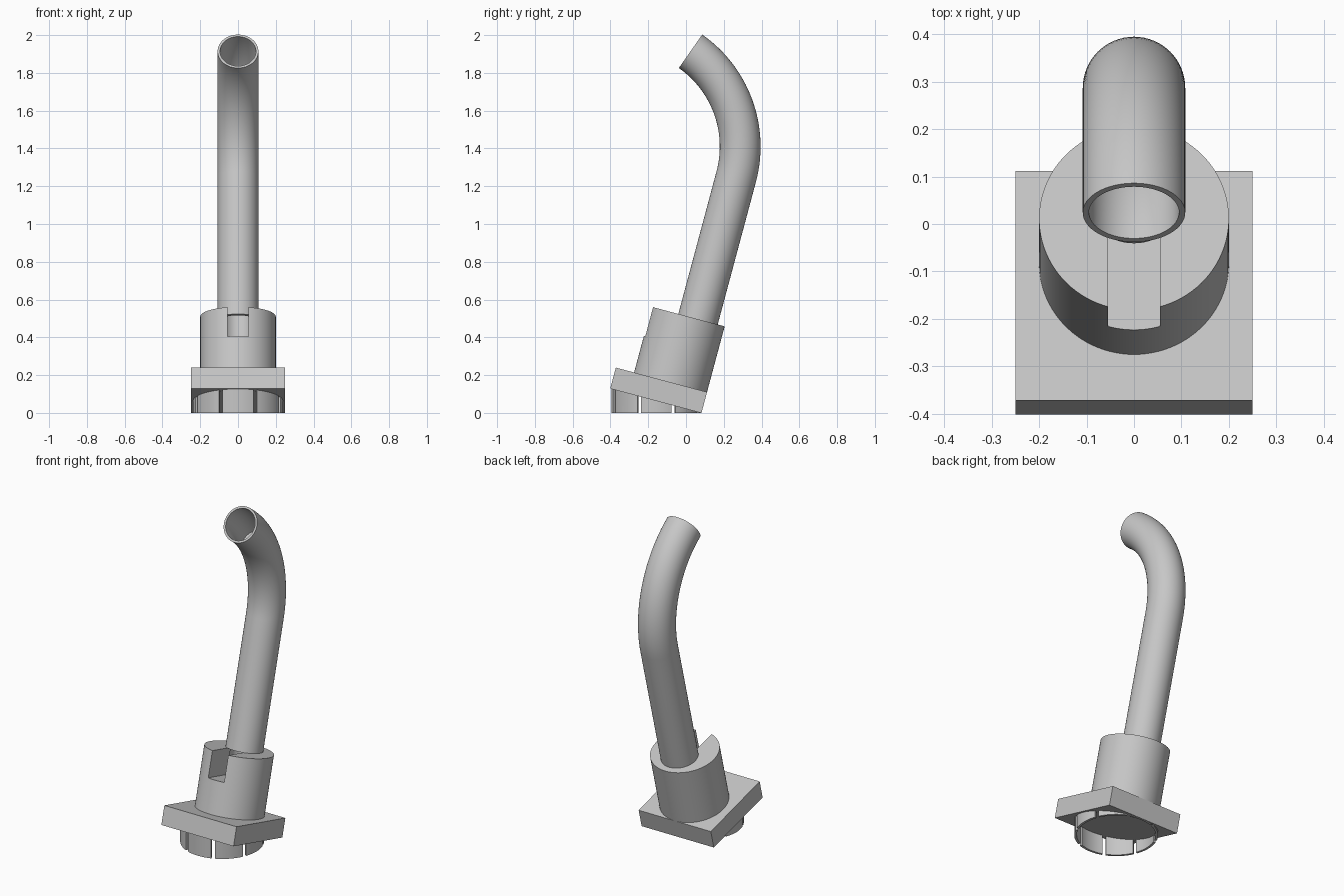
import bpy, bmesh, math
from mathutils import Matrix, Vector

cube = bpy.data.objects.get("Cube")
if cube:
    bpy.data.objects.remove(cube, do_unlink=True)

# One grey material
grey = bpy.data.materials.new("plain_grey")
grey.use_nodes = True
colour = (0.57, 0.57, 0.57, 1)
grey.diffuse_color = colour
grey.node_tree.nodes["Principled BSDF"].inputs["Base Color"].default_value = colour

# Everything but the skirt leans back from the centre of the flange top
LEAN = math.radians(15)
TILT = Matrix.Translation((0, -0.13, 0.175)) @ Matrix.Rotation(-LEAN, 4, 'X')
FLANGE_T, COLLAR_H, COLLAR_Y, PIPE_Y = 0.115, 0.36, 0.05, 0.104
PIPE_R, MOUTH_R, BORE_R = 0.108, 0.095, 0.08
BEND_R, BEND_Z, BEND = 0.616, 1.141, math.radians(70)


def finish(name, bm, matrix=TILT, smooth=True):
    bmesh.ops.recalc_face_normals(bm, faces=bm.faces)
    mesh = bpy.data.meshes.new(name)
    bm.to_mesh(mesh)
    bm.free()
    ob = bpy.data.objects.new(name, mesh)
    bpy.context.collection.objects.link(ob)
    ob.matrix_world = matrix
    mesh.materials.append(grey)
    if smooth:
        shade(ob)
    return ob


def shade(ob):
    bpy.ops.object.select_all(action='DESELECT')
    ob.select_set(True)
    bpy.context.view_layer.objects.active = ob
    bpy.ops.object.shade_smooth_by_angle(angle=math.radians(30))


def box(name, x, y, z):
    bm = bmesh.new()
    size = [b - a for a, b in (x, y, z)]
    mid = [(a + b) / 2 for a, b in (x, y, z)]
    bmesh.ops.create_cube(bm, size=1, matrix=Matrix.Translation(mid) @ Matrix.Diagonal((*size, 1)))
    return finish(name, bm, smooth=False)


def cylinder(name, r, y, z0, z1):
    bm = bmesh.new()
    bmesh.ops.create_cone(bm, cap_ends=True, segments=96, radius1=r, radius2=r, depth=z1 - z0,
                          matrix=Matrix.Translation((0, y, (z0 + z1) / 2)))
    return finish(name, bm, smooth=False)


# Square flange, with the collar touching its back edge
box("flange", (-0.25, 0.25), (-0.25, 0.25), (-FLANGE_T, 0))
collar = cylinder("collar", 0.2, COLLAR_Y, -0.01, COLLAR_H)

# Bore and front slot cut into the collar
cutters = [cylinder("bore_cutter", BORE_R, PIPE_Y, 0.2, 0.5),
           box("slot_cutter", (-0.055, 0.055), (-0.3, PIPE_Y), (0.2, 0.5))]
bpy.context.view_layer.objects.active = collar
for cutter in cutters:
    mod = collar.modifiers.new("cut", 'BOOLEAN')
    mod.operation, mod.solver, mod.object = 'DIFFERENCE', 'EXACT', cutter
    bpy.ops.object.modifier_apply(modifier=mod.name)
for cutter in cutters:
    bpy.data.objects.remove(cutter, do_unlink=True)
shade(collar)

# Curved pipe: outside upward, over the rim, then down the stepped bore
STEPS, SIDES, LEDGE = 30, 64, 20
stations = [(None, PIPE_R)] + [(i, PIPE_R) for i in range(STEPS + 1)]
stations += [(i, MOUTH_R) for i in range(STEPS, LEDGE - 1, -1)]
stations += [(i, BORE_R) for i in range(LEDGE, -1, -1)] + [(None, BORE_R)]


def pipe_point(station, r, phi):
    x, out = r * math.sin(phi), r * math.cos(phi)
    if station is None:
        return Vector((x, PIPE_Y + out, COLLAR_H))
    a = BEND * station / STEPS
    return Vector((x, PIPE_Y - BEND_R + (BEND_R + out) * math.cos(a),
                   BEND_Z + (BEND_R + out) * math.sin(a)))


bm = bmesh.new()
rings = [[bm.verts.new(pipe_point(s, r, math.tau * k / SIDES)) for k in range(SIDES)]
         for s, r in stations]
for i, ring in enumerate(rings):
    after = rings[(i + 1) % len(rings)]
    for k in range(SIDES):
        n = (k + 1) % SIDES
        bm.faces.new((ring[k], ring[n], after[n], after[k]))
finish("curved_pipe", bm)

# Upright skirt of eight fingers, meeting the sloping underside of the flange
SKIRT_R, SKIRT_Y, WALL, GAP, PARTS = 0.238, -0.157, 0.014, 0.045, 10
bm = bmesh.new()
for finger in range(8):
    start = math.radians(45 * finger - 22.5) + GAP
    sweep = math.radians(45) - 2 * GAP
    sections = []
    for k in range(PARTS + 1):
        a = start + sweep * k / PARTS
        section = []
        for r, top in ((SKIRT_R, 0), (SKIRT_R, 1), (SKIRT_R - WALL, 1), (SKIRT_R - WALL, 0)):
            dy = r * math.sin(a)
            z = 0.069 - dy * math.tan(LEAN) if top else 0
            section.append(bm.verts.new((r * math.cos(a), SKIRT_Y + dy, z)))
        sections.append(section)
    for s, t in zip(sections, sections[1:]):
        for j in range(4):
            n = (j + 1) % 4
            bm.faces.new((s[j], s[n], t[n], t[j]))
    bm.faces.new(sections[0])
    bm.faces.new(sections[-1])
finish("slotted_skirt", bm, Matrix.Identity(4))
